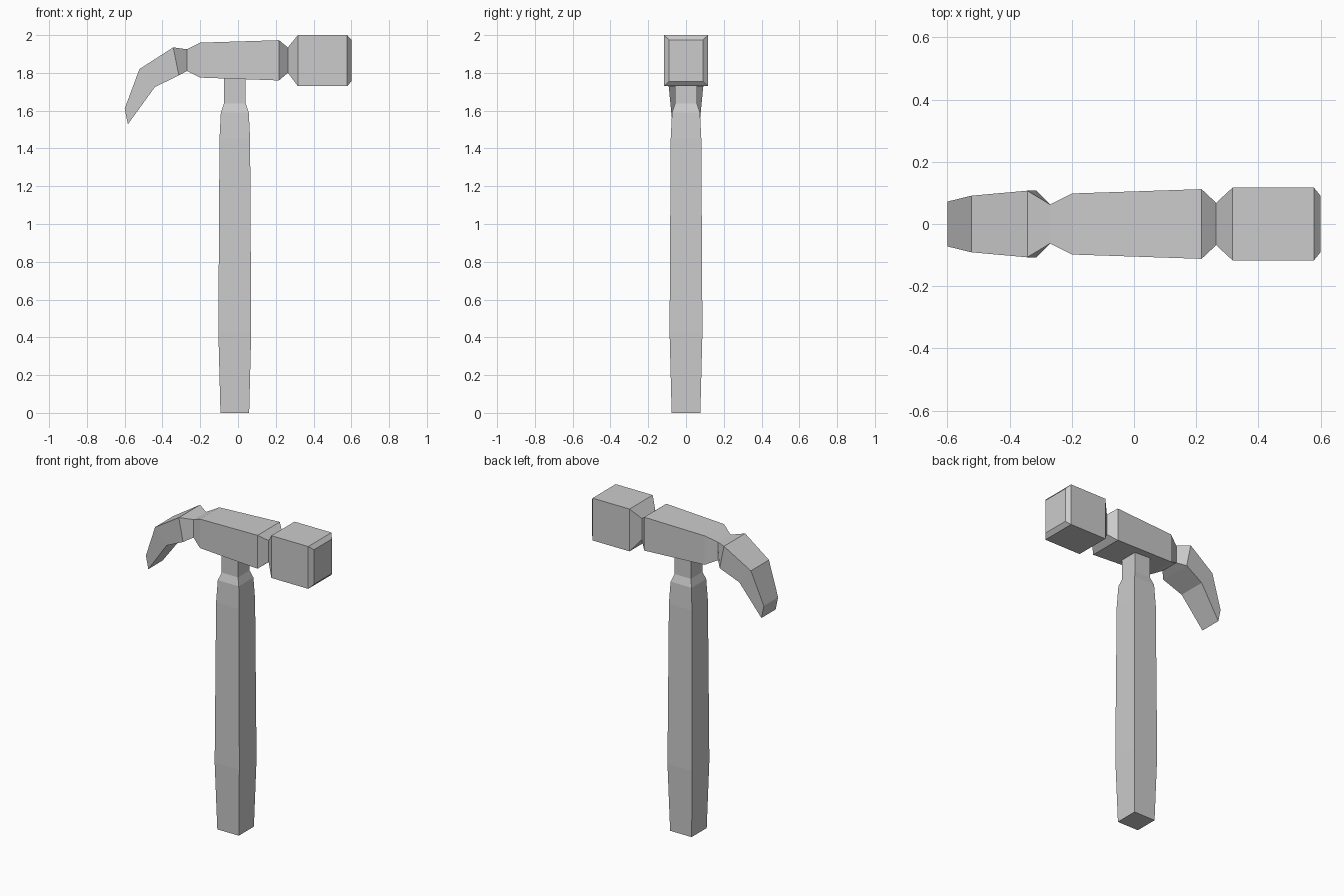
import bpy
import bmesh
from mathutils import Vector

cube = bpy.data.objects.get("Cube")
if cube:
    bpy.data.objects.remove(cube, do_unlink=True)

grey = bpy.data.materials.new("plain_grey")
grey.use_nodes = True
GREY = (0.6, 0.6, 0.6, 1)
grey.diffuse_color = GREY
grey.node_tree.nodes["Principled BSDF"].inputs["Base Color"].default_value = GREY


def loft(name, rings):
    """Skin a chain of four-cornered rings and cap both ends."""
    bm = bmesh.new()
    loops = [[bm.verts.new(p) for p in ring] for ring in rings]
    for a, b in zip(loops, loops[1:]):
        for i in range(4):
            j = (i + 1) % 4
            bm.faces.new((a[i], a[j], b[j], b[i]))
    bm.faces.new(loops[0])
    bm.faces.new(loops[-1])
    bmesh.ops.recalc_face_normals(bm, faces=bm.faces)
    mesh = bpy.data.meshes.new(name)
    bm.to_mesh(mesh)
    bm.free()
    mesh.materials.append(grey)
    obj = bpy.data.objects.new(name, mesh)
    bpy.context.collection.objects.link(obj)
    return obj


def head_ring(top, bottom, w):
    """Cross-section from a top and a bottom (x, z) point and a half width."""
    (tx, tz), (bx, bz) = top, bottom
    return [Vector(p) for p in ((tx, -w, tz), (tx, w, tz), (bx, w, bz), (bx, -w, bz))]


def handle_ring(z, w):
    """Square cross-section around the handle axis."""
    x = -0.017
    return [Vector(p) for p in ((x - w, -w, z), (x + w, -w, z), (x + w, w, z), (x - w, w, z))]


# Head: striking block, neck, body, pinched waist and curved claw
loft("hammer_head", [head_ring(*s) for s in (
    ((0.60, 1.975), (0.60, 1.755), 0.09),
    ((0.578, 2.0), (0.578, 1.73), 0.117),
    ((0.317, 2.0), (0.317, 1.73), 0.117),
    ((0.264, 1.935), (0.264, 1.80), 0.068),
    ((0.217, 1.973), (0.217, 1.76), 0.112),
    ((-0.20, 1.96), (-0.20, 1.775), 0.098),
    ((-0.27, 1.925), (-0.27, 1.81), 0.063),
    ((-0.343, 1.935), (-0.313, 1.787), 0.107),
    ((-0.522, 1.82), (-0.44, 1.725), 0.091),
    ((-0.60, 1.61), (-0.583, 1.528), 0.072),
)])

# Handle: tapered grip narrowing to a neck that enters the head
loft("handle", [handle_ring(*s) for s in (
    (0.0, 0.076),
    (0.43, 0.087),
    (1.45, 0.081),
    (1.59, 0.074),
    (1.637, 0.058),
    (1.80, 0.058),
)])
